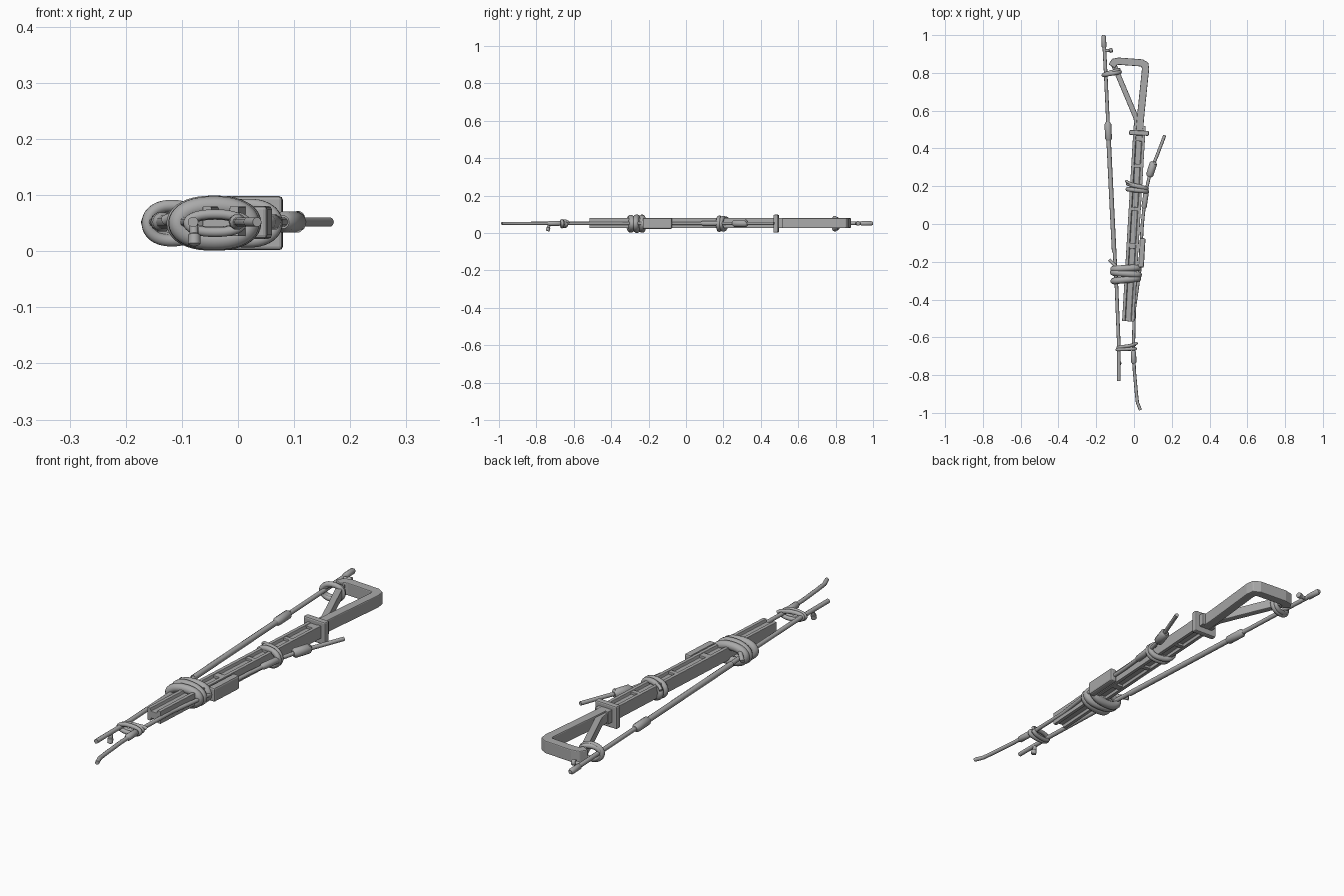
import bpy, bmesh, math
from mathutils import Vector, Matrix

old = bpy.data.objects.get("Cube")
if old:
    bpy.data.objects.remove(old)

grey = bpy.data.materials.new("plain_grey")
grey.use_nodes = True
colour = (0.4, 0.4, 0.4, 1)
grey.diffuse_color = colour
grey.node_tree.nodes["Principled BSDF"].inputs["Base Color"].default_value = colour
MID = 0.052


def finish(name, bm, bevel=0.003):
    bmesh.ops.recalc_face_normals(bm, faces=bm.faces)
    mesh = bpy.data.meshes.new(name)
    bm.to_mesh(mesh)
    bm.free()
    ob = bpy.data.objects.new(name, mesh)
    bpy.context.collection.objects.link(ob)
    mesh.materials.append(grey)
    if bevel:
        mod = ob.modifiers.new("edges", "BEVEL")
        mod.width = bevel
        mod.segments = 2
        mod.limit_method = "ANGLE"
    return ob


def strip(name, path, half, z0, z1, bevel=0.004):
    """Flat bar of constant width following a path, with mitred corners."""
    pts = [Vector(p) for p in path]
    bm = bmesh.new()
    rings = []
    for i, p in enumerate(pts):
        a = (p - pts[i - 1]).normalized() if i else (pts[1] - p).normalized()
        b = (pts[i + 1] - p).normalized() if i < len(pts) - 1 else a
        t = (a + b).normalized()
        side = Vector((t.y, -t.x)) * half / max(t.dot(a), 0.4)
        corners = [(p - side, z0), (p + side, z0), (p + side, z1), (p - side, z1)]
        rings.append([bm.verts.new((c.x, c.y, z)) for c, z in corners])
    for r, s in zip(rings, rings[1:]):
        for k in range(4):
            bm.faces.new((r[k], r[(k + 1) % 4], s[(k + 1) % 4], s[k]))
    bm.faces.new(rings[0])
    bm.faces.new(rings[-1])
    return finish(name, bm, bevel)


def tube(name, points, radius, sides=3, closed=False):
    """Round rod through (x, y, z, thickness factor) points."""
    cu = bpy.data.curves.new(name, "CURVE")
    cu.dimensions = "3D"
    cu.bevel_depth = radius
    cu.bevel_resolution = sides
    cu.use_fill_caps = True
    sp = cu.splines.new("POLY")
    sp.points.add(len(points) - 1)
    for q, (x, y, z, f) in zip(sp.points, points):
        q.co = (x, y, z, 1)
        q.radius = f
    sp.use_cyclic_u = closed
    cu.materials.append(grey)
    ob = bpy.data.objects.new(name, cu)
    bpy.context.collection.objects.link(ob)
    bpy.ops.object.select_all(action="DESELECT")
    ob.select_set(True)
    bpy.context.view_layer.objects.active = ob
    bpy.ops.object.convert(target="MESH")
    bpy.ops.object.shade_smooth_by_angle(angle=math.radians(40))
    return ob


def rod(name, points, radius):
    return tube(name, [(x, y, z, 1) for x, y, z in points], radius)


def sleeve(name, p, q, radius):
    """Short thicker barrel with tapered ends."""
    p, q = Vector(p), Vector(q)
    pts = [(*p.lerp(q, t), f) for t, f in ((0, 0.6), (0.12, 1), (0.88, 1), (1, 0.6))]
    return tube(name, pts, radius)


def binding(name, x0, x1, y, height, radius, tilts):
    """Cord loops around the bundle, each with its own offset and slant."""
    for i, (dy, slant, grow) in enumerate(tilts):
        cx, rx = (x0 + x1) / 2, (x1 - x0) / 2 - radius
        rz = height / 2 - radius
        loop = []
        for k in range(40):
            a = math.tau * k / 40
            c, s = math.cos(a), math.sin(a)
            loop.append((cx + rx * grow * math.copysign(abs(c) ** 0.85, c),
                         y + dy + slant * c, MID - 0.002 + rz * grow * s, 1))
        tube(f"{name}_loop_{i + 1}", loop, radius, 3, True)


# Main beam: H section with shallow channels, swept along the bundle
start, end = Vector((-0.031, -0.515)), Vector((0.03, 0.52))
along = (end - start).normalized()
bm = bmesh.new()
section = [(-0.032, 0.027), (-0.017, 0.027), (-0.014, 0.039), (0.014, 0.039),
           (0.017, 0.027), (0.032, 0.027)]
section += [(x, 0.107 - z) for x, z in reversed(section)]
ends = []
for p in (start, end):
    ends.append([bm.verts.new((p.x + x * along.y, p.y - x * along.x, z)) for x, z in section])
n = len(section)
for k in range(n):
    bm.faces.new((ends[0][k], ends[0][(k + 1) % n], ends[1][(k + 1) % n], ends[1][k]))
for ring in ends:
    bm.faces.new(ring)
finish("main_beam", bm, 0.0015)

# Cross ribs that split the channels into cells
for i, (y0, y1) in enumerate(((-0.25, -0.22), (-0.13, -0.10), (0.07, 0.09),
                              (0.17, 0.20), (0.30, 0.32), (0.44, 0.5))):
    a, b = [start + along * (y - start.y) for y in (y0, y1)]
    strip(f"beam_rib_{i + 1}", [a, b], 0.018, 0.029, 0.078, 0.002)

# Triangular handle: heavy bent bar and a slimmer diagonal brace
strip("handle_bar", [(0.027, 0.47), (0.036, 0.58), (0.061, 0.82), (0.058, 0.843),
                     (0.04, 0.853), (-0.08, 0.862), (-0.105, 0.857), (-0.118, 0.835)],
      0.019, 0.027, 0.08)
strip("handle_brace", [(-0.108, 0.845), (0.012, 0.56), (0.018, 0.49)], 0.014, 0.033, 0.073)

# Square collar clamped where the handle meets the beam
bm = bmesh.new()
bmesh.ops.create_cube(bm, size=1, matrix=Matrix.Translation((0.027, 0.482, MID - 0.002))
                      @ Matrix.Rotation(-0.05, 4, "Z") @ Matrix.Diagonal((0.105, 0.026, 0.096, 1)))
finish("collar", bm, 0.006)

# Long side rod with sleeve, end cap and two pegs
rod("long_rod", [(-0.16, 0.99, MID), (-0.15, 0.8, MID), (-0.137, 0.52, MID),
                 (-0.115, 0.05, MID), (-0.094, -0.3, MID), (-0.08, -0.65, MID),
                 (-0.08, -0.83, MID)], 0.0095)
rod("long_rod_liner", [(-0.135, 0.46, MID), (-0.115, 0.05, MID), (-0.105, -0.15, MID)], 0.012)
sleeve("long_rod_sleeve", (-0.139, 0.54, MID), (-0.134, 0.44, MID), 0.018)
sleeve("long_rod_cap", (-0.161, 1.0, MID), (-0.158, 0.93, MID), 0.0125)
rod("rear_peg", [(-0.155, 0.918, MID), (-0.125, 0.918, MID)], 0.008)
sleeve("rear_peg_tip", (-0.132, 0.917, MID), (-0.113, 0.922, MID), 0.012)
rod("front_peg", [(-0.079, -0.73, MID), (-0.078, -0.738, 0.014)], 0.008)
sleeve("front_peg_tip", (-0.078, -0.735, 0.032), (-0.078, -0.74, 0.01), 0.011)

# Crooked rod running along the beam and out at both ends
rod("crooked_rod", [(0.034, -0.985, MID), (0.018, -0.945, MID), (0.012, -0.89, MID),
                    (0.002, -0.78, MID), (-0.003, -0.65, MID), (0.002, -0.45, MID),
                    (0.03, -0.25, MID), (0.044, 0, MID), (0.062, 0.17, MID),
                    (0.088, 0.28, MID), (0.125, 0.37, MID), (0.163, 0.47, MID)], 0.0085)
sleeve("crooked_rod_front_sleeve", (-0.001, -0.74, MID), (-0.003, -0.67, MID), 0.014)
sleeve("crooked_rod_back_sleeve", (0.08, 0.25, MID), (0.106, 0.33, MID), 0.02)
sleeve("sleeve_knob", (0.1, 0.31, MID), (0.112, 0.325, 0.066), 0.01)
sleeve("crooked_rod_middle_sleeve", (0.052, 0.08, MID), (0.066, 0.18, MID), 0.014)
strip("side_grip", [(0.037, -0.23), (0.046, -0.075)], 0.015, 0.022, 0.081, 0.007)

# Cord bindings and their loose ends
binding("rear_binding", -0.172, -0.064, 0.8, 0.084, 0.011,
        [(-0.004, 0.008, 1), (0.004, 0.012, 0.85)])
binding("middle_binding", -0.045, 0.08, 0.19, 0.088, 0.012,
        [(-0.012, -0.006, 1), (0.01, -0.014, 0.97)])
binding("main_binding", -0.128, 0.042, -0.265, 0.1, 0.018,
        [(0.03, 0.004, 0.97), (0.002, -0.007, 1), (-0.03, 0.007, 0.95)])
binding("front_binding", -0.098, 0.016, -0.655, 0.05, 0.009,
        [(-0.008, 0.002, 1), (0.008, 0.008, 0.92)])
rod("main_cord_tail", [(-0.09, -0.23, 0.07), (-0.115, -0.205, 0.062), (-0.13, -0.19, 0.055)], 0.009)
rod("middle_cord_tail", [(0.0, 0.205, 0.084), (-0.03, 0.22, 0.08), (-0.043, 0.228, 0.07)], 0.007)
rod("front_cord_tail", [(-0.03, -0.645, 0.066), (0.005, -0.635, 0.062), (0.016, -0.63, 0.055)], 0.007)
